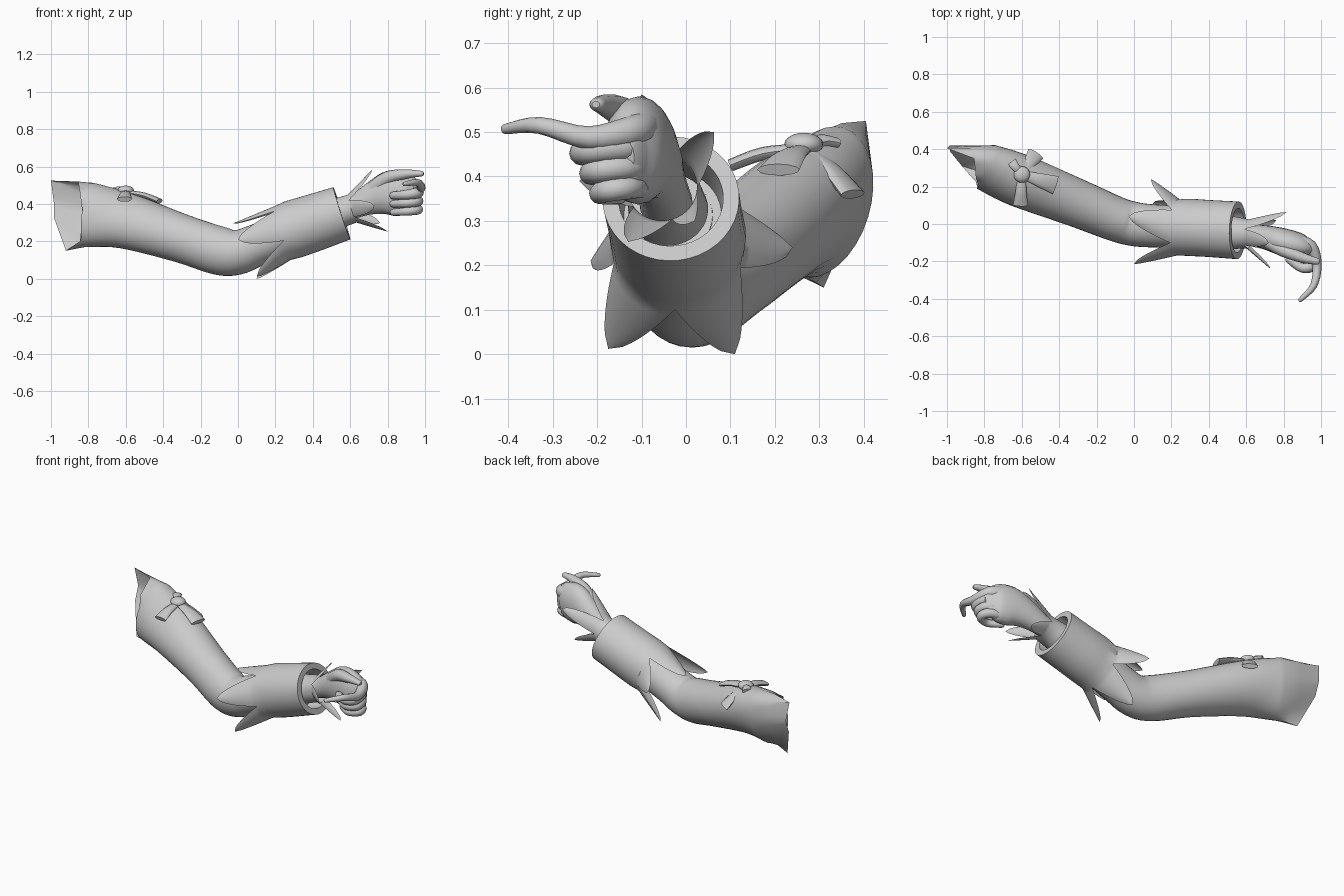
import bpy, bmesh, math
from mathutils import Vector

old = bpy.data.objects.get("Cube")
if old:
    bpy.data.objects.remove(old, do_unlink=True)

mat = bpy.data.materials.new("plain_grey")
mat.use_nodes = True
GREY = (0.6, 0.6, 0.6, 1)
mat.diffuse_color = GREY
mat.node_tree.nodes["Principled BSDF"].inputs["Base Color"].default_value = GREY


def finish(bm, name, angle=40):
    bmesh.ops.remove_doubles(bm, verts=bm.verts, dist=0.0002)
    bmesh.ops.recalc_face_normals(bm, faces=bm.faces)
    mesh = bpy.data.meshes.new(name)
    bm.to_mesh(mesh)
    bm.free()
    ob = bpy.data.objects.new(name, mesh)
    bpy.context.collection.objects.link(ob)
    mesh.materials.append(mat)
    bpy.ops.object.select_all(action='DESELECT')
    ob.select_set(True)
    bpy.context.view_layer.objects.active = ob
    bpy.ops.object.shade_smooth_by_angle(angle=math.radians(angle))


def spline(rows, steps):
    """Smooth a list of (x, y, z, side radius, up radius) stations."""
    rows = [Vector(r) for r in rows]
    out = []
    for i in range(len(rows) - 1):
        a, b = rows[max(i - 1, 0)], rows[i]
        c, d = rows[i + 1], rows[min(i + 2, len(rows) - 1)]
        for k in range(steps):
            t = k / steps
            out.append(b + (c - a) * (t / 2) + (a * 2 - b * 5 + c * 4 - d) * (t * t / 2)
                       + (b * 3 - a - c * 3 + d) * (t ** 3 / 2))
    return out + [rows[-1]]


def on_ring(station, tangent, angle):
    """Angle 0 is the front side, a quarter turn is the top."""
    side = tangent.cross(Vector((0, 0, 1))).normalized()
    up = side.cross(tangent).normalized()
    return (Vector(station[:3]) + side * math.cos(angle) * station[3]
            + up * math.sin(angle) * station[4])


def skin(bm, grid, closed=True):
    rows = [[bm.verts.new(p) for p in row] for row in grid]
    n = len(rows[0])
    for a, b in zip(rows, rows[1:]):
        for j in range(n if closed else n - 1):
            k = (j + 1) % n
            bm.faces.new((a[j], a[k], b[k], b[j]))
    return rows


def ring_grid(stations, segs, start=0.0, axis=None):
    grid = []
    for i, s in enumerate(stations):
        a, b = stations[max(i - 1, 0)], stations[min(i + 1, len(stations) - 1)]
        t = axis or Vector((b - a)[:3]).normalized()
        grid.append([on_ring(s, t, start + math.tau * j / segs) for j in range(segs)])
    return grid


def limb(name, rows, segs=16, steps=4, rounded=True):
    bm = bmesh.new()
    stations = spline(rows, steps)
    if rounded:
        end, before = stations[-1], stations[-2]
        d = Vector((end - before)[:3]).normalized() * min(end[3], end[4])
        for f, r in ((0.5, 0.85), (0.85, 0.5)):
            stations.append(Vector((*(Vector(end[:3]) + d * f), end[3] * r, end[4] * r)))
    made = skin(bm, ring_grid(stations, segs))
    bm.faces.new(made[0])
    bm.faces.new(made[-1])
    finish(bm, name)


def petal_cuff(name, rows, axis, base, tips, start, swell):
    """A tube with a fringe of pointed petals growing from one of its rings."""
    bm = bmesh.new()
    axis = Vector(axis).normalized()
    stations = [Vector(r) for r in rows]
    cols = 8
    step = math.tau / len(tips)
    start = math.radians(start)
    skin(bm, ring_grid(stations, cols * len(tips), start - step / 2, axis))
    for k, tip in enumerate(tips):
        mid = start + step * k
        root = on_ring(stations[base], axis, mid)
        grid = []
        for i in range(10):
            t = i / 9
            width = (1 - t) ** 0.6 * (1 + swell * t)
            grid.append([root.lerp(Vector(tip), t) + width
                         * (on_ring(stations[base], axis, mid + step * (j / cols - 0.5)) - root)
                         for j in range(cols + 1)])
        skin(bm, grid, closed=False)
    finish(bm, name)


# Upper sleeve: runs past the elbow into the cuff, with a ragged open shoulder end
arm = spline([(-0.79, 0.305, 0.342, 0.122, 0.172), (-0.6, 0.228, 0.31, 0.14, 0.15),
              (-0.3, 0.11, 0.215, 0.128, 0.13), (-0.1, 0.028, 0.15, 0.12, 0.13),
              (0.0, 0.0, 0.143, 0.118, 0.12), (0.1, -0.01, 0.18, 0.115, 0.112),
              (0.25, -0.015, 0.24, 0.11, 0.11), (0.45, -0.03, 0.31, 0.09, 0.09)], 5)
grid = ring_grid(arm, 32)
for row, s in zip(grid, arm):  # the cross-section leans back towards the shoulder
    for p in row:
        p.y += 0.22 * max(0, min(1, (-0.3 - s[0]) / 0.4)) * (p.z - s[2])
hem_points = [Vector(p) for p in (
    (-0.83, 0.2, 0.34), (-0.845, 0.245, 0.46), (-0.855, 0.35, 0.52), (-1, 0.405, 0.525),
    (-0.985, 0.42, 0.41), (-0.985, 0.39, 0.33), (-0.92, 0.31, 0.15), (-0.845, 0.225, 0.2))]
hem = [hem_points[j // 4].lerp(hem_points[(j // 4 + 1) % 8], j % 4 / 4) for j in range(32)]
half = [p.lerp(q, 0.5) for p, q in zip(grid[0], hem)]
bm = bmesh.new()
skin(bm, [hem, half] + grid)
finish(bm, "upper_sleeve")

# Forearm cuff with broad petals over the elbow and a thick rim at the wrist
petal_cuff("forearm_cuff",
           [(0.235, -0.018, 0.243, 0.15, 0.15), (0.3, -0.018, 0.266, 0.153, 0.156),
            (0.4, -0.024, 0.298, 0.152, 0.153), (0.555, -0.034, 0.35, 0.154, 0.147),
            (0.555, -0.034, 0.35, 0.118, 0.112), (0.45, -0.03, 0.312, 0.11, 0.105),
            (0.45, -0.03, 0.312, 0.05, 0.05)],
           (0.95, -0.03, 0.31), 0,
           [(0.0, -0.215, 0.21), (-0.03, 0.04, 0.295), (0.09, 0.24, 0.24),
            (0.1, 0.11, 0.0), (0.1, -0.175, 0.012)], 20, 0.1)

# Leafy frill around the wrist
petal_cuff("wrist_frill",
           [(0.46, -0.04, 0.325, 0.09, 0.085), (0.55, -0.048, 0.355, 0.085, 0.08),
            (0.61, -0.053, 0.375, 0.078, 0.078)],
           (0.95, -0.07, 0.3), 2,
           [(0.73, -0.24, 0.39), (0.72, -0.1, 0.585), (0.815, 0.063, 0.5),
            (0.76, 0.02, 0.3), (0.8, -0.13, 0.253)], 0, 0.5)

# Hand
limb("palm", [(0.5, -0.045, 0.34, 0.06, 0.06), (0.62, -0.055, 0.385, 0.055, 0.062),
              (0.72, -0.075, 0.43, 0.066, 0.088), (0.81, -0.1, 0.457, 0.074, 0.12),
              (0.89, -0.12, 0.455, 0.068, 0.115), (0.935, -0.13, 0.45, 0.042, 0.09)], 20)
limb("pointing_finger", [(0.86, -0.09, 0.515, 0.036, 0.04), (0.945, -0.12, 0.502, 0.034, 0.036),
                         (0.978, -0.22, 0.487, 0.025, 0.026), (0.96, -0.33, 0.515, 0.019, 0.019),
                         (0.89, -0.405, 0.507, 0.012, 0.012)], 12)
for i, name in enumerate(("middle_finger", "ring_finger", "little_finger")):
    z, r, s = 0.465 - 0.045 * i, 0.03 - 0.002 * i, 0.02 * i
    limb(name, [(0.86, -0.1, z, r, r), (0.945, -0.125, z, r, r),
                (0.96, -0.215 + s, z - 0.006, r, r),
                (0.90, -0.235 + s, z - 0.015, r * 0.85, r * 0.85),
                (0.83, -0.19 + s, z - 0.02, r * 0.7, r * 0.7)], 12)
limb("thumb", [(0.72, -0.1, 0.48, 0.034, 0.04), (0.80, -0.14, 0.54, 0.036, 0.036),
               (0.90, -0.18, 0.56, 0.027, 0.025), (0.98, -0.2, 0.562, 0.018, 0.015)], 12)

# Bow on the upper sleeve: flat flaring ribbons with cut ends around a domed knot
knot = Vector((-0.6, 0.265, 0.462))
ends = [((-0.525, 0.375, 0.36), 0.046), ((-0.42, 0.208, 0.415), 0.05),
        ((-0.607, 0.1, 0.425), 0.04), ((-0.655, 0.33, 0.475), 0.03)]
for i, (end, width) in enumerate(ends):
    end = Vector(end)
    mid = knot.lerp(end, 0.55) + Vector((0, 0, 0.01))
    limb("bow_ribbon_%d" % (i + 1), [(*knot, 0.02, 0.012), (*mid, width * 0.75, 0.015),
                                     (*end, width, 0.014)], 12, rounded=False)
bm = bmesh.new()
bmesh.ops.create_uvsphere(bm, u_segments=20, v_segments=10, radius=0.044)
for v in bm.verts:
    v.co = Vector((v.co.x, v.co.y, v.co.z * 0.6)) + knot + Vector((0, 0, 0.01))
finish(bm, "bow_knot")
